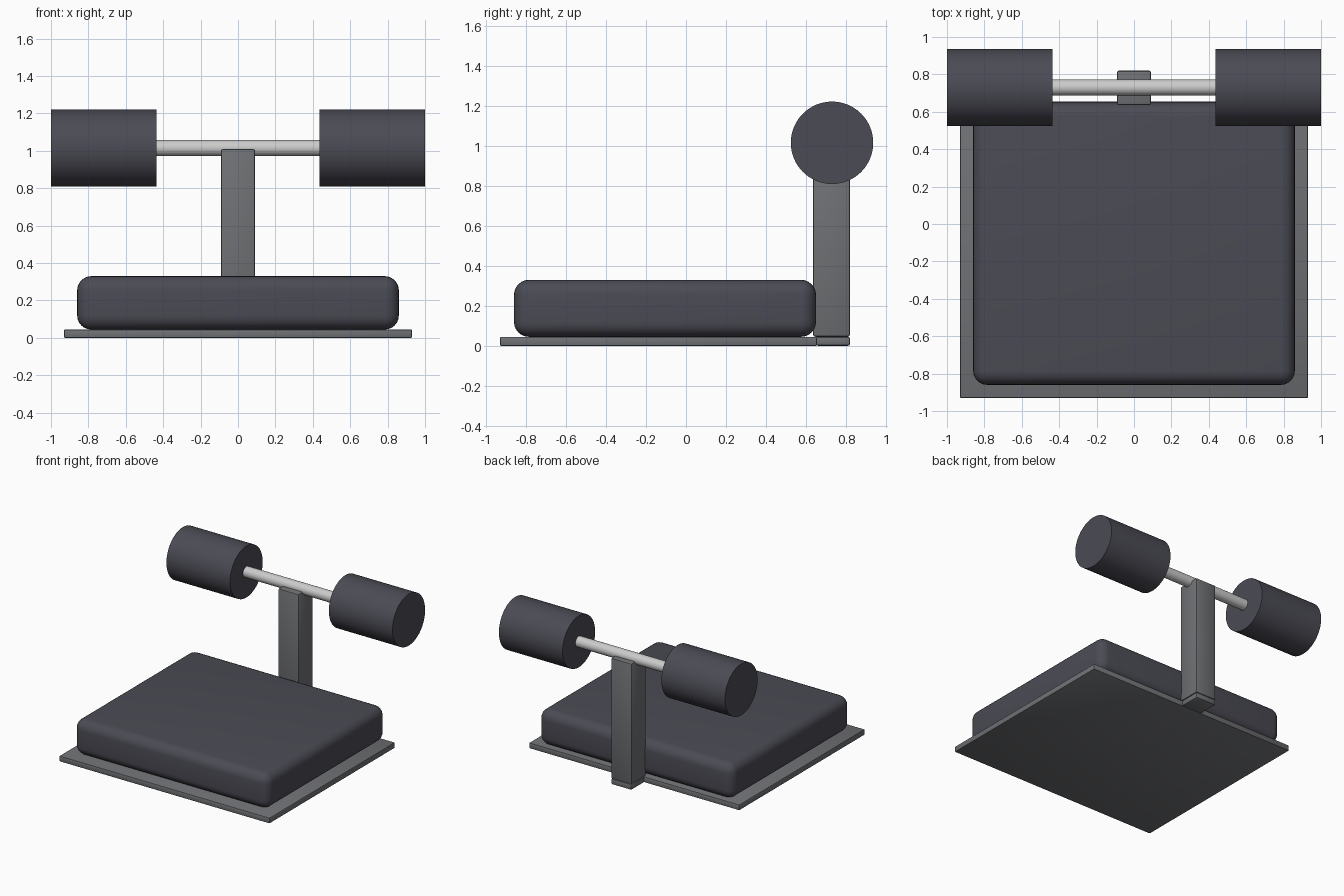
import bpy, math

if "Cube" in bpy.data.objects:
    bpy.data.objects.remove(bpy.data.objects["Cube"])


def material(name, rgb):
    m = bpy.data.materials.new(name)
    m.diffuse_color = (*rgb, 1.0)
    m.use_nodes = True
    m.node_tree.nodes["Principled BSDF"].inputs["Base Color"].default_value = m.diffuse_color
    return m


pad_mat = material("charcoal_vinyl", (0.07, 0.07, 0.09))
frame_mat = material("grey_steel", (0.16, 0.165, 0.175))
bar_mat = material("polished_steel", (0.6, 0.6, 0.6))


def finish(ob, name, mat):
    ob.name = name
    ob.data.materials.append(mat)
    bpy.ops.object.shade_smooth_by_angle(angle=math.radians(35))
    return ob


def box(name, lo, hi, bevel, segments, mat):
    """Rounded box between two corners."""
    bpy.ops.mesh.primitive_cube_add(
        size=1, location=[(a + b) / 2 for a, b in zip(lo, hi)])
    ob = bpy.context.object
    ob.scale = [b - a for a, b in zip(lo, hi)]
    bpy.ops.object.transform_apply(location=False, rotation=False, scale=True)
    mod = ob.modifiers.new("rounding", 'BEVEL')
    mod.width = bevel
    mod.segments = segments
    bpy.ops.object.modifier_apply(modifier=mod.name)
    return finish(ob, name, mat)


def rod(name, x0, x1, radius, sides, mat):
    """Cylinder along x on the roller axis."""
    bpy.ops.mesh.primitive_cylinder_add(
        vertices=sides, radius=radius, depth=x1 - x0,
        location=((x0 + x1) / 2, 0.73, 1.015), rotation=(0, math.pi / 2, 0))
    return finish(bpy.context.object, name, mat)


# Base and cushion
box("base_plate", (-0.93, -0.93, 0), (0.93, 0.655, 0.045), 0.006, 2, frame_mat)
box("seat_cushion", (-0.86, -0.86, 0.045), (0.86, 0.65, 0.33), 0.075, 6, pad_mat)

# Upright and its foot
box("post_foot", (-0.09, 0.65, 0), (0.09, 0.82, 0.045), 0.01, 2, frame_mat)
box("post", (-0.092, 0.635, 0.045), (0.092, 0.82, 1.01), 0.012, 2, frame_mat)

# Cross bar with a foam roller on each end
rod("cross_bar", -0.6, 0.6, 0.043, 32, bar_mat)
rod("left_roller", -1.0, -0.437, 0.206, 64, pad_mat)
rod("right_roller", 0.437, 1.0, 0.206, 64, pad_mat)
